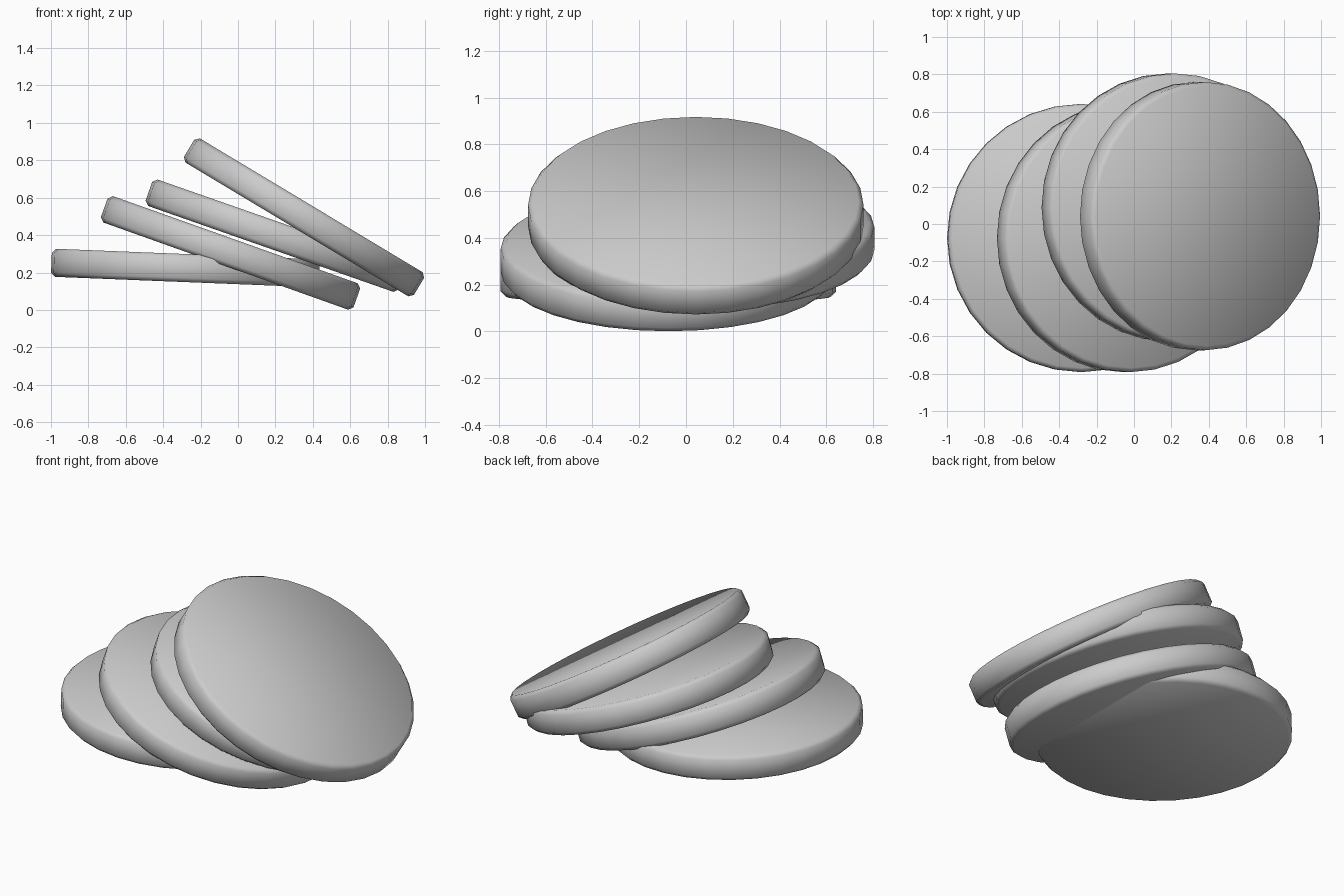
import bpy
from math import radians

cube = bpy.data.objects.get("Cube")
if cube:
    bpy.data.objects.remove(cube, do_unlink=True)

RADIUS, THICKNESS, SIDES = 0.717, 0.15, 32

# One plain grey for the whole stack
grey = bpy.data.materials.new("plain_grey")
grey.use_nodes = True
colour = (0.6, 0.6, 0.6, 1)
grey.diffuse_color = colour
grey.node_tree.nodes["Principled BSDF"].inputs["Base Color"].default_value = colour


def add_disc(name, centre, tilt):
    """Thick round disc with softened rims, leaning down towards +x."""
    bpy.ops.mesh.primitive_cylinder_add(
        vertices=SIDES, radius=RADIUS, depth=THICKNESS,
        location=centre, rotation=(0, radians(tilt), 0))
    disc = bpy.context.object
    disc.name = name
    disc.data.materials.append(grey)
    bevel = disc.modifiers.new("soft_rim", "BEVEL")
    bevel.width = 0.022
    bevel.segments = 1
    bevel.limit_method = "ANGLE"
    bevel.angle_limit = radians(40)
    bpy.ops.object.shade_smooth()
    return disc


# Fanned stack, from the lowest disc to the highest
add_disc("bottom_disc", (-0.281, -0.075, 0.224), 2.3)
add_disc("lower_middle_disc", (-0.04, -0.075, 0.305), 19.6)
add_disc("upper_middle_disc", (0.2, 0.088, 0.397), 19.3)
add_disc("top_disc", (0.353, 0.042, 0.495), 31)
